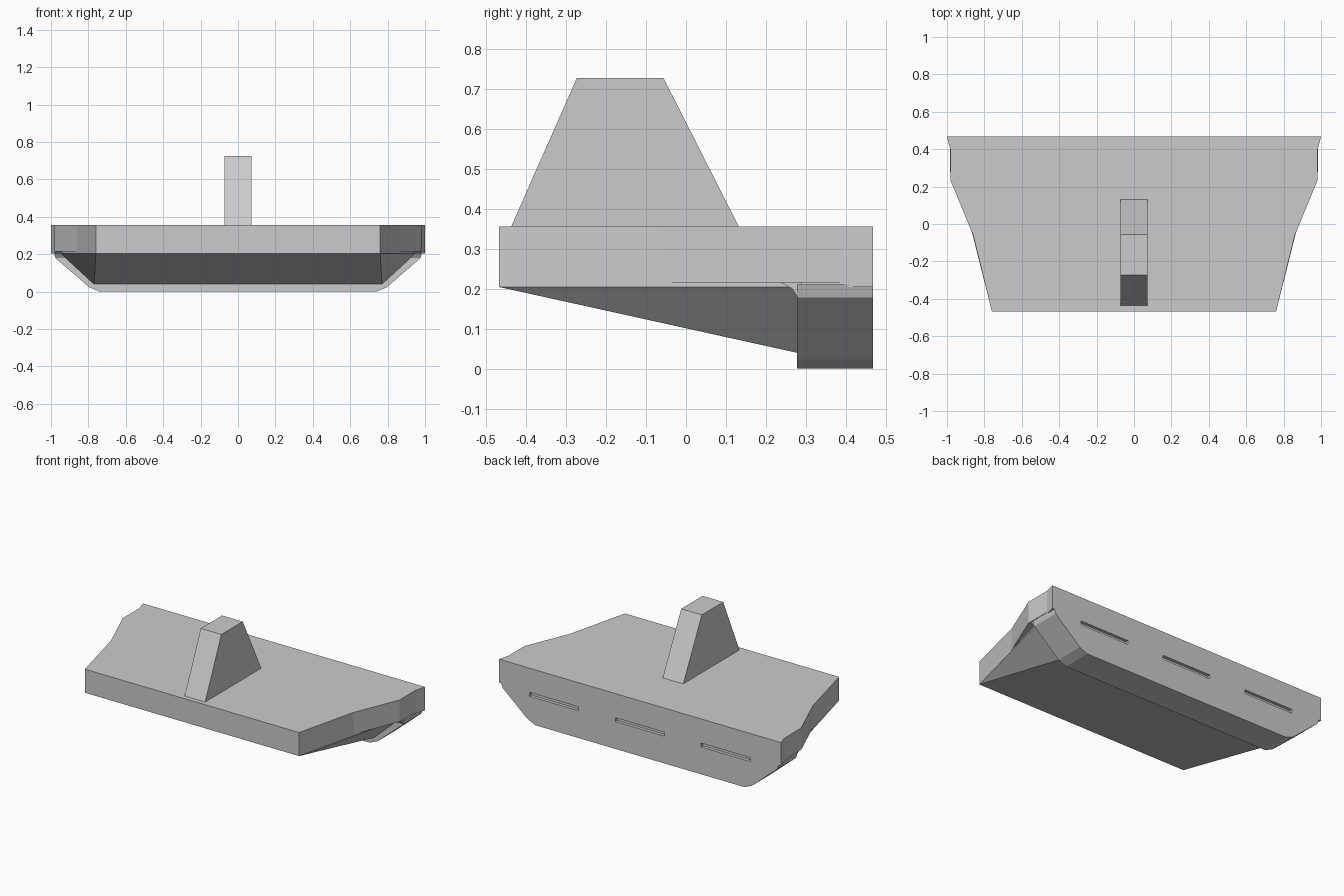
import bpy, bmesh
from mathutils import Vector

if "Cube" in bpy.data.objects:
    bpy.data.objects.remove(bpy.data.objects["Cube"])


def loft(name, a, b):
    """Solid between two matching rings of points."""
    bm = bmesh.new()
    va = [bm.verts.new(p) for p in a]
    vb = [bm.verts.new(p) for p in b]
    n = len(a)
    bm.faces.new(va)
    bm.faces.new(vb[::-1])
    for i in range(n):
        j = (i + 1) % n
        bm.faces.new((va[i], vb[i], vb[j], va[j]))
    bmesh.ops.remove_doubles(bm, verts=bm.verts, dist=1e-5)
    bmesh.ops.recalc_face_normals(bm, faces=bm.faces)
    me = bpy.data.meshes.new(name)
    bm.to_mesh(me)
    bm.free()
    ob = bpy.data.objects.new(name, me)
    bpy.context.collection.objects.link(ob)
    return ob


def prism(name, pts, lo, hi, axis):
    """Extrude a 2D outline along the given axis (0=x, 1=y, 2=z)."""
    def ring(d):
        out = []
        for p in pts:
            q = list(p)
            q.insert(axis, d)
            out.append(Vector(q))
        return out
    return loft(name, ring(lo), ring(hi))


def both_sides(half):
    """Close a half outline by mirroring it across x = 0."""
    return half + [(-x, v) for x, v in reversed(half)]


def mirror_x(ob):
    ob.modifiers.new("mirror", 'MIRROR').use_axis[0] = True


BACK, TOP, DECK = 0.467, 0.355, 0.204

# main deck slab
prism("deck", both_sides([(0.76, -0.467), (0.86, -0.06), (1.0, BACK)]), DECK, TOP, 2)

# side bulges beside the deck
mirror_x(prism("side_bulge", [(0.80, -0.06), (0.86, -0.06), (0.982, 0.235), (0.982, 0.40),
                              (1.0, BACK), (0.80, BACK)], 0.215, TOP, 2))
mirror_x(prism("bulge_brace", [(0.235, 0.216), (0.265, 0.2), (0.28, 0.178), (0.29, 0.178),
                               (0.29, 0.216)], 0.90, 0.975, 0))

# sloping underside wedge
x0, yf, yb = 0.76, -0.467, 0.285
front = [(-x0, yf, DECK), (-x0, yf, DECK), (x0, yf, DECK), (x0, yf, DECK)]
rear = [(-0.95, yb, DECK), (-0.77, yb, 0.038), (0.77, yb, 0.038), (0.95, yb, DECK)]


def wedge(name):
    bm = bmesh.new()
    pts = [front[0], front[3]] + rear
    v = [bm.verts.new(p) for p in pts]
    for f in ((0, 1, 4, 3), (0, 3, 2), (1, 5, 4), (2, 3, 4, 5), (0, 2, 5, 1)):
        bm.faces.new([v[i] for i in f])
    bmesh.ops.recalc_face_normals(bm, faces=bm.faces)
    me = bpy.data.meshes.new(name)
    bm.to_mesh(me)
    bm.free()
    bpy.context.collection.objects.link(bpy.data.objects.new(name, me))


wedge("underside_wedge")

# rear block
block = prism("rear_block", both_sides([(0.74, 0.0), (0.795, 0.023), (0.975, 0.178),
                                        (0.985, 0.21)]), 0.278, BACK, 1)

# three shallow slots in the rear face
for i, x in enumerate((-0.61, 0.0, 0.61)):
    cutter = prism(f"slot_cutter_{i}", [(BACK - 0.02, 0.2), (BACK + 0.05, 0.2),
                                        (BACK + 0.05, 0.175), (BACK - 0.02, 0.175)],
                   x - 0.175, x + 0.175, 0)
    cutter.hide_render = True
    cutter.hide_viewport = True
    m = block.modifiers.new("slot", 'BOOLEAN')
    m.operation = 'DIFFERENCE'
    m.solver = 'EXACT'
    m.object = cutter

# tapered tower
prism("tower", [(-0.437, TOP), (0.132, TOP), (-0.056, 0.726), (-0.273, 0.726)], -0.073, 0.073, 0)
